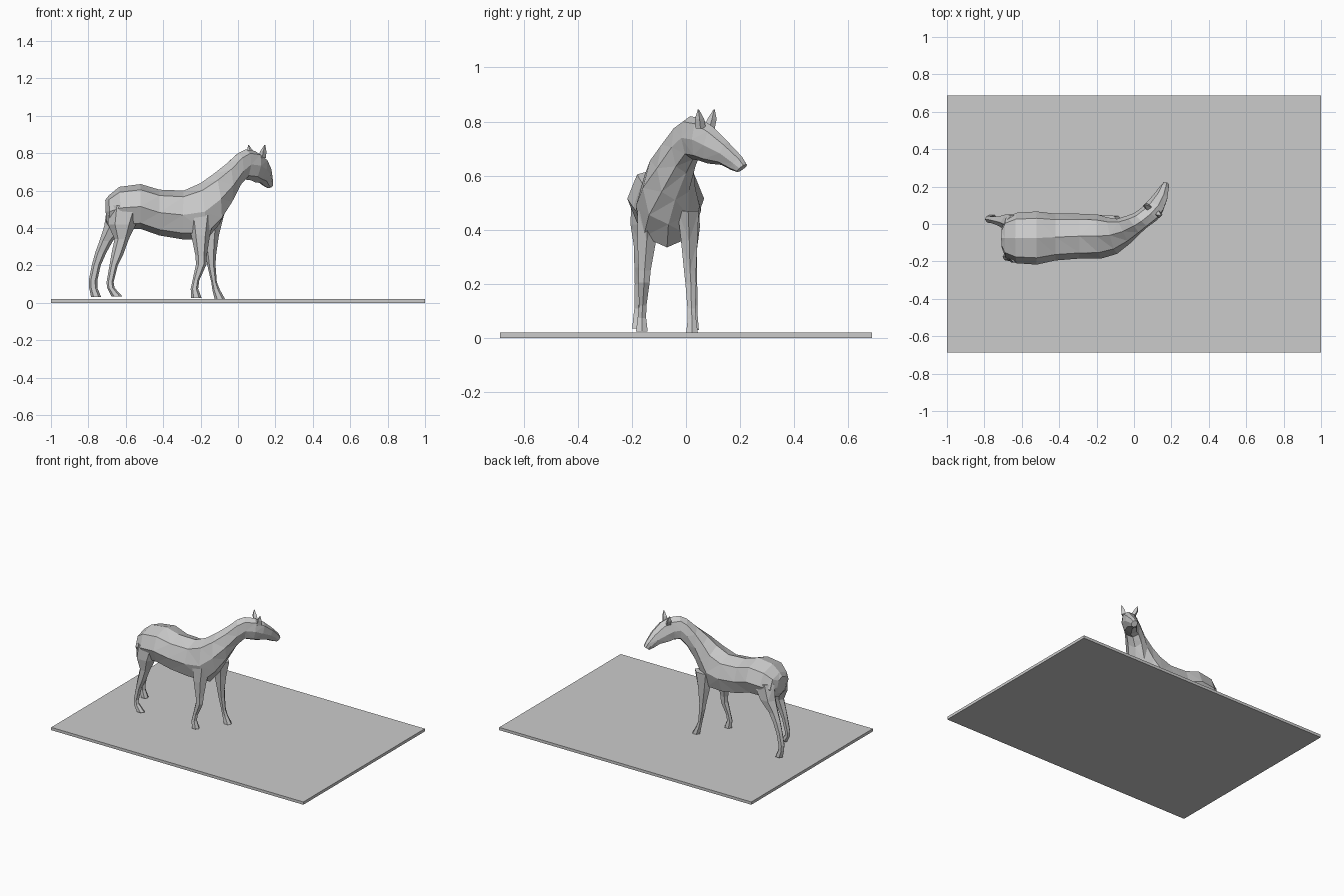
import bpy, bmesh, math
from mathutils import Vector


def skin(name, rings):
    """Low-poly skin over a list of equal-length point rings, capped at both ends."""
    bm = bmesh.new()
    loops = [[bm.verts.new(p) for p in ring] for ring in rings]
    n = len(loops[0])
    for a, b in zip(loops, loops[1:]):
        for i in range(n):
            j = (i + 1) % n
            bm.faces.new((a[i], a[j], b[j], b[i]))
    bm.faces.new(loops[0])
    bm.faces.new(loops[-1])
    bmesh.ops.recalc_face_normals(bm, faces=bm.faces)
    bmesh.ops.triangulate(bm, faces=bm.faces)
    mesh = bpy.data.meshes.new(name)
    bm.to_mesh(mesh)
    bm.free()
    obj = bpy.data.objects.new(name, mesh)
    bpy.context.collection.objects.link(obj)
    return obj


def spine_ring(top, bottom, half_width, yaw, sides=8):
    """Slightly squared oval between a top and a bottom point."""
    top, bottom, yaw = Vector(top), Vector(bottom), math.radians(yaw)
    mid, up = (top + bottom) / 2, (top - bottom) / 2
    side = Vector((-math.sin(yaw), math.cos(yaw), 0)) * half_width
    soft = lambda v: math.copysign(abs(v) ** 0.85, v) if abs(v) > 1e-6 else 0
    angles = [2 * math.pi * i / sides for i in range(sides)]
    return [mid + up * soft(math.cos(a)) + side * soft(math.sin(a)) for a in angles]


def limb(name, stations, sides=6):
    """Limb from stations of x, y, z, radius x, radius y."""
    angles = [2 * math.pi * i / sides for i in range(sides)]
    return skin(name, [[(x + rx * math.cos(a), y + ry * math.sin(a), z) for a in angles]
                       for x, y, z, rx, ry in stations])


# Base slab
bpy.ops.mesh.primitive_cube_add(size=1, location=(0, 0, 0.01))
slab = bpy.context.object
slab.name = "base_slab"
slab.scale = (2, 1.376, 0.02)

# Torso, neck and turned head: top point, bottom point, half width, yaw
body = [
    ((-0.71, -0.075, 0.55), (-0.705, -0.075, 0.43), 0.05, 0),
    ((-0.69, -0.075, 0.575), (-0.685, -0.075, 0.40), 0.105, 0),
    ((-0.635, -0.075, 0.62), (-0.62, -0.075, 0.395), 0.135, 0),
    ((-0.52, -0.075, 0.635), (-0.52, -0.075, 0.395), 0.142, 0),
    ((-0.42, -0.07, 0.605), (-0.42, -0.07, 0.36), 0.125, 0),
    ((-0.29, -0.065, 0.60), (-0.30, -0.065, 0.34), 0.12, 0),
    ((-0.20, -0.065, 0.64), (-0.17, -0.07, 0.335), 0.118, 4),
    ((-0.13, -0.06, 0.69), (-0.10, -0.065, 0.42), 0.10, 14),
    ((-0.06, -0.04, 0.745), (-0.055, -0.04, 0.51), 0.075, 26),
    ((0.0, -0.01, 0.80), (-0.01, 0.0, 0.61), 0.06, 36),
    ((0.04, 0.015, 0.82), (0.03, 0.025, 0.66), 0.052, 44),
    ((0.09, 0.055, 0.812), (0.07, 0.05, 0.655), 0.054, 55),
    ((0.13, 0.10, 0.78), (0.09, 0.08, 0.645), 0.05, 60),
    ((0.158, 0.155, 0.725), (0.125, 0.13, 0.64), 0.038, 62),
    ((0.172, 0.207, 0.67), (0.145, 0.165, 0.622), 0.026, 62),
    ((0.176, 0.223, 0.642), (0.163, 0.19, 0.613), 0.02, 62),
]
skin("horse_body", [spine_ring(*station) for station in body])

# Front legs
limb("front_leg_near", [
    (-0.20, -0.14, 0.47, 0.075, 0.045), (-0.20, -0.145, 0.36, 0.05, 0.04),
    (-0.197, -0.153, 0.25, 0.03, 0.026), (-0.197, -0.155, 0.205, 0.028, 0.024),
    (-0.225, -0.16, 0.12, 0.018, 0.016), (-0.233, -0.163, 0.075, 0.02, 0.018),
    (-0.222, -0.163, 0.025, 0.028, 0.025)])
limb("front_leg_far", [
    (-0.15, 0.008, 0.47, 0.075, 0.045), (-0.15, 0.012, 0.36, 0.048, 0.035),
    (-0.145, 0.015, 0.25, 0.027, 0.026), (-0.142, 0.018, 0.20, 0.022, 0.023),
    (-0.128, 0.02, 0.11, 0.015, 0.017), (-0.117, 0.022, 0.07, 0.02, 0.018),
    (-0.097, 0.022, 0.02, 0.028, 0.025)])

# Hind legs
limb("hind_leg_near", [
    (-0.60, -0.15, 0.52, 0.095, 0.06), (-0.62, -0.16, 0.42, 0.075, 0.052),
    (-0.622, -0.165, 0.34, 0.038, 0.032), (-0.645, -0.17, 0.26, 0.032, 0.024),
    (-0.665, -0.172, 0.20, 0.022, 0.02), (-0.684, -0.175, 0.11, 0.019, 0.018),
    (-0.68, -0.178, 0.08, 0.02, 0.019), (-0.648, -0.178, 0.035, 0.029, 0.024)])
limb("hind_leg_far", [
    (-0.61, 0.0, 0.52, 0.09, 0.055), (-0.655, 0.008, 0.41, 0.06, 0.05),
    (-0.705, 0.015, 0.33, 0.036, 0.03), (-0.733, 0.02, 0.27, 0.03, 0.024),
    (-0.758, 0.024, 0.20, 0.024, 0.02), (-0.775, 0.026, 0.12, 0.023, 0.02),
    (-0.774, 0.026, 0.08, 0.022, 0.02), (-0.758, 0.026, 0.03, 0.027, 0.025)])

# Ears, one each side of the poll
for sign, label in ((1, "left"), (-1, "right")):
    dx, dy = -0.83 * sign, 0.55 * sign
    limb("ear_" + label, [
        (0.105 + 0.03 * dx, 0.07 + 0.03 * dy, 0.775, 0.02, 0.02),
        (0.10 + 0.042 * dx, 0.073 + 0.042 * dy, 0.81, 0.017, 0.017),
        (0.10 + 0.053 * dx, 0.075 + 0.053 * dy, 0.845, 0.002, 0.002)], sides=4)
